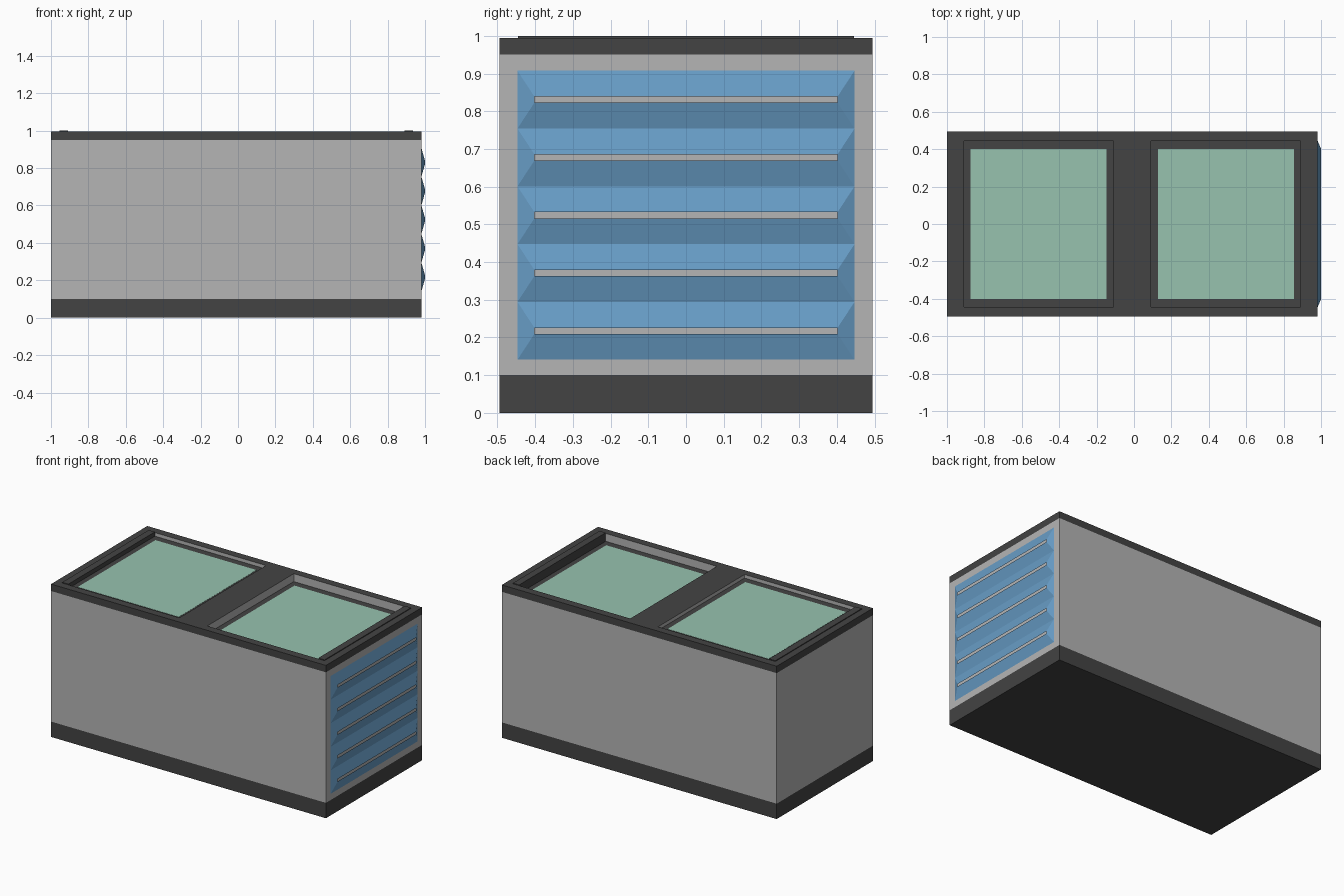
import bpy
import bmesh
from mathutils import Vector

if "Cube" in bpy.data.objects:
    bpy.data.objects.remove(bpy.data.objects["Cube"], do_unlink=True)


def material(name, rgb):
    mat = bpy.data.materials.new(name)
    mat.use_nodes = True
    colour = (*rgb, 1)
    mat.diffuse_color = colour
    mat.node_tree.nodes["Principled BSDF"].inputs["Base Color"].default_value = colour
    return mat


GREY = material("cabinet grey", (0.46, 0.46, 0.46))
DARK = material("dark trim", (0.057, 0.057, 0.057))
GREEN = material("green glass", (0.31, 0.54, 0.43))
BLUE = material("vent blue", (0.137, 0.335, 0.565))


def finish(bm, name, *mats):
    mesh = bpy.data.meshes.new(name)
    bm.to_mesh(mesh)
    bm.free()
    for mat in mats:
        mesh.materials.append(mat)
    obj = bpy.data.objects.new(name, mesh)
    bpy.context.collection.objects.link(obj)
    return obj


def box(name, low, high, mat):
    bm = bmesh.new()
    bmesh.ops.create_cube(bm, size=1)
    low, high = Vector(low), Vector(high)
    bmesh.ops.scale(bm, vec=high - low, verts=bm.verts)
    bmesh.ops.translate(bm, vec=(low + high) / 2, verts=bm.verts)
    return finish(bm, name, mat)


# Cabinet: top plane with two openings, outer walls drawn down in colour bands
LEFT, RIGHT, SIDE, TOP = -1.0, 0.98, 0.495, 0.995
OPENINGS = [(-0.955, -0.11), (0.09, 0.935)]
HOLE_SIDE = 0.445

bm = bmesh.new()
xs = [LEFT, *OPENINGS[0], *OPENINGS[1], RIGHT]
ys = [-SIDE, -HOLE_SIDE, HOLE_SIDE, SIDE]
grid = [[bm.verts.new((x, y, TOP)) for y in ys] for x in xs]
holes = []
for i in range(len(xs) - 1):
    for j in range(len(ys) - 1):
        face = bm.faces.new((grid[i][j], grid[i + 1][j], grid[i + 1][j + 1], grid[i][j + 1]))
        if j == 1 and i in (1, 3):
            holes.append(face)

rim = [e for e in bm.edges if e.is_boundary]
for z in (0.95, 0.1, 0):
    made = bmesh.ops.extrude_edge_only(bm, edges=rim)["geom"]
    for v in made:
        if isinstance(v, bmesh.types.BMVert):
            v.co.z = z
    rim = [e for e in made if isinstance(e, bmesh.types.BMEdge) and e.is_boundary]
bmesh.ops.contextual_create(bm, geom=rim)

for hole in holes:
    made = bmesh.ops.extrude_face_region(bm, geom=[hole])["geom"]
    for v in made:
        if isinstance(v, bmesh.types.BMVert):
            v.co.z = 0.91
    if hole.is_valid:
        bmesh.ops.delete(bm, geom=[hole], context="FACES_ONLY")

bmesh.ops.recalc_face_normals(bm, faces=bm.faces)
for face in bm.faces:
    c = face.calc_center_median()
    outer = abs(c.y) > 0.49 or c.x < -0.99 or c.x > 0.97
    flat = abs(face.normal.z) > 0.5
    face.material_index = int(flat or c.z < 0.1 or (outer and c.z > 0.95))
finish(bm, "cabinet", GREY, DARK)

# Sliding lids: the left one runs above the right one
for side, (x0, x1), height in (("right", OPENINGS[0], 0.972), ("left", OPENINGS[1], 0.944)):
    outer_left = side == "right"
    box(f"{side}_lid_frame", (x0, -HOLE_SIDE, height - 0.03), (x1, HOLE_SIDE, height), DARK)
    wide, narrow = 0.08, 0.037
    g0 = x0 + (wide if outer_left else narrow)
    g1 = x1 - (narrow if outer_left else wide)
    box(f"{side}_lid_glass", (g0, -0.4, height - 0.005), (g1, 0.4, height + 0.001), GREEN)
    h0 = x0 if outer_left else x1 - 0.045
    box(f"{side}_lid_handle", (h0, -HOLE_SIDE, height - 0.01), (h0 + 0.045, HOLE_SIDE, 1.0), DARK)

# Vent: five raised louvres, each open along a central slot
bm = bmesh.new()
PITCH, VENT_BOTTOM = 0.1533, 0.141


def ring(x, half_y, z, half_z):
    return [bm.verts.new((x, sy * half_y, z + sz * half_z))
            for sy, sz in ((-1, -1), (1, -1), (1, 1), (-1, 1))]


for n in range(5):
    mid = VENT_BOTTOM + (n + 0.5) * PITCH
    base = ring(RIGHT + 0.0005, 0.447, mid, PITCH / 2)
    slot = ring(1.0, 0.402, mid, 0.008)
    for k in range(4):
        m = (k + 1) % 4
        bm.faces.new((base[k], base[m], slot[m], slot[k]))
finish(bm, "vent_louvres", BLUE)
